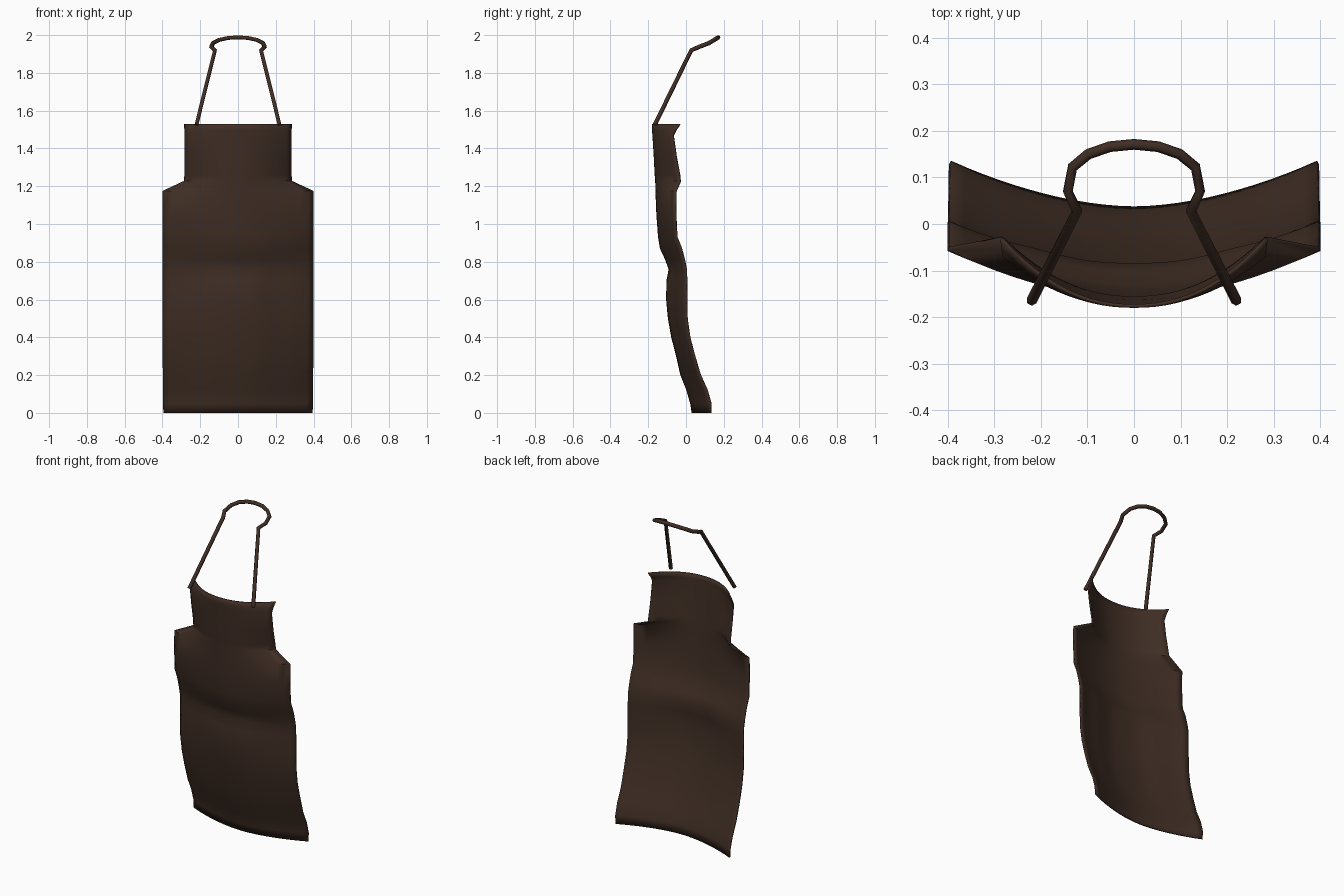
import bpy, bmesh, math

if "Cube" in bpy.data.objects:
    bpy.data.objects.remove(bpy.data.objects["Cube"])

leather = bpy.data.materials.new("dark_brown_leather")
leather.diffuse_color = (0.050, 0.027, 0.018, 1)
leather.use_nodes = True
leather.node_tree.nodes["Principled BSDF"].inputs["Base Color"].default_value = leather.diffuse_color

# Drape: height, half width, y at the centre, y at the side edges
ROWS = [
    (0.00, 0.395, 0.030, 0.128), (0.05, 0.397, 0.022, 0.128),
    (0.12, 0.398, 0.002, 0.108), (0.20, 0.398, -0.030, 0.072),
    (0.30, 0.399, -0.052, 0.042), (0.40, 0.399, -0.078, 0.016),
    (0.50, 0.400, -0.096, 0.002), (0.60, 0.400, -0.105, 0.000),
    (0.70, 0.400, -0.103, 0.000), (0.76, 0.400, -0.092, -0.002),
    (0.81, 0.400, -0.110, -0.012), (0.87, 0.400, -0.138, -0.028),
    (0.93, 0.400, -0.148, -0.052), (1.05, 0.400, -0.157, -0.058),
    (1.175, 0.400, -0.162, -0.056), (1.228, 0.286, -0.163, -0.032),
    (1.26, 0.284, -0.166, -0.036), (1.36, 0.283, -0.171, -0.055),
    (1.47, 0.283, -0.178, -0.070), (1.50, 0.284, -0.180, -0.055),
    (1.53, 0.287, -0.180, -0.034),
]
N = 24  # columns across


def bump(x, z, cx, cz, rx, rz, h):
    return h * math.exp(-((x - cx) / rx) ** 2 - ((z - cz) / rz) ** 2)


def drape(x, z):
    """Small cloth wrinkles below the waist."""
    y = 0
    for s in (-1, 1):
        y += bump(x, z, s * 0.11, 0.34, 0.06, 0.06, -0.008)
        y += bump(x, z, s * 0.09, 0.66, 0.05, 0.08, -0.008)
        y += bump(x, z, s * 0.22, 0.55, 0.05, 0.30, 0.005)
    return y


# Apron sheet: bib, shoulders and skirt
bm = bmesh.new()
grid = []
for z, w, yc, ye in ROWS:
    row = []
    for i in range(N + 1):
        t = -1 + 2 * i / N
        power = 1.8 if z < 1.2 else 2.2
        y = yc + (ye - yc) * abs(t) ** power + drape(w * t, z)
        row.append(bm.verts.new((w * t, y, z)))
    grid.append(row)
for a, b in zip(grid, grid[1:]):
    for i in range(N):
        bm.faces.new((a[i], a[i + 1], b[i + 1], b[i]))
mesh = bpy.data.meshes.new("apron_sheet")
bm.to_mesh(mesh)
bm.free()
mesh.materials.append(leather)
sheet = bpy.data.objects.new("apron_sheet", mesh)
bpy.context.collection.objects.link(sheet)
solid = sheet.modifiers.new("thickness", 'SOLIDIFY')
solid.thickness = 0.008
solid.offset = -1
bpy.context.view_layer.objects.active = sheet
sheet.select_set(True)
bpy.ops.object.shade_smooth_by_angle(angle=math.radians(50))

# Neck strap: one half of the path, mirrored to the other side
half = [(0.22, -0.165, 1.525), (0.122, 0.028, 1.92), (0.142, 0.070, 1.938),
        (0.132, 0.122, 1.958), (0.098, 0.150, 1.975), (0.052, 0.166, 1.985)]
path = half + [(0, 0.171, 1.988)] + [(-x, y, z) for x, y, z in reversed(half)]
curve = bpy.data.curves.new("neck_strap", 'CURVE')
curve.dimensions = '3D'
curve.bevel_depth = 0.0115
curve.bevel_resolution = 1
curve.use_fill_caps = True
spline = curve.splines.new('POLY')
spline.points.add(len(path) - 1)
for p, co in zip(spline.points, path):
    p.co = (*co, 1)
curve.materials.append(leather)
strap = bpy.data.objects.new("neck_strap", curve)
bpy.context.collection.objects.link(strap)
